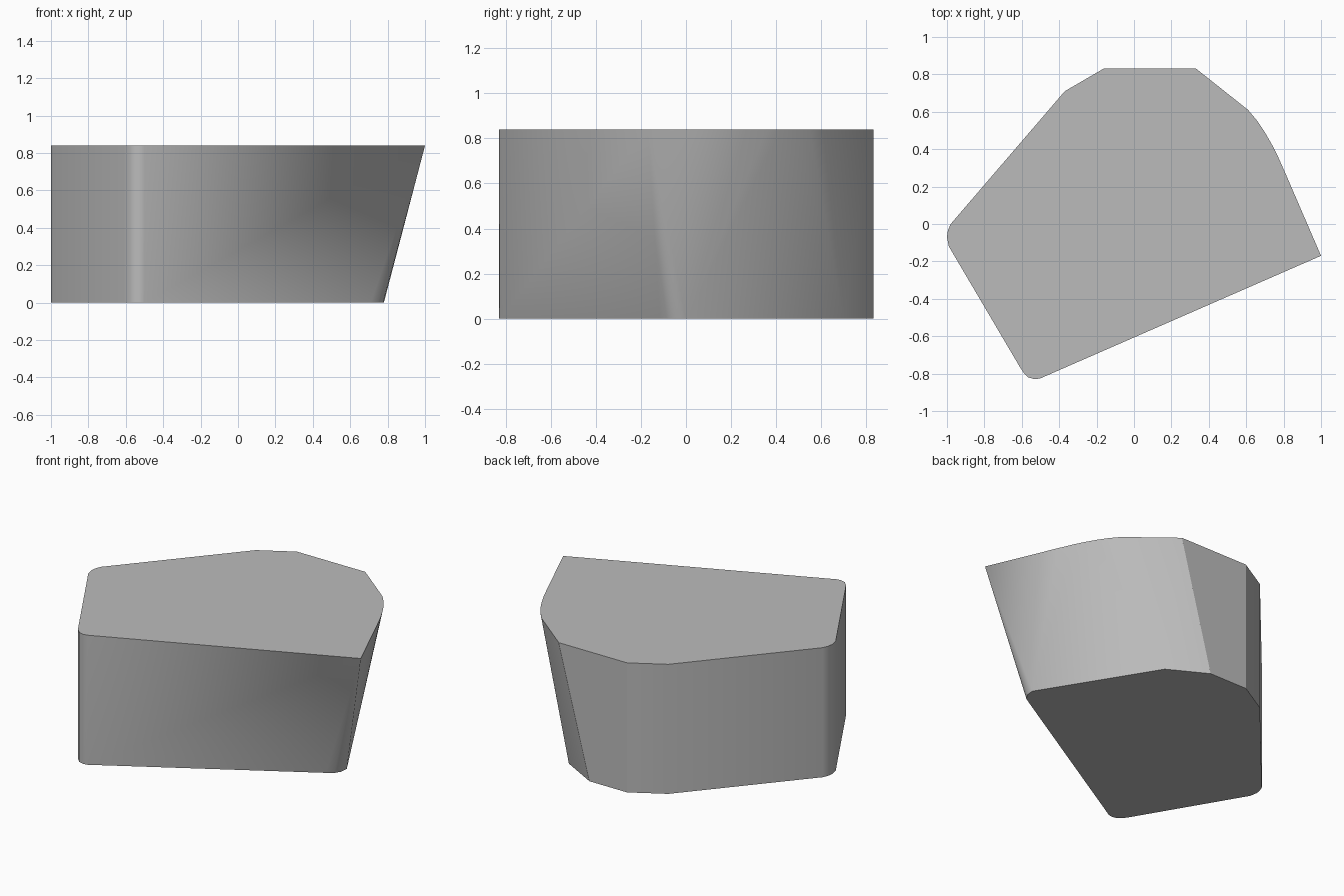
import bpy
import bmesh
import math

cube = bpy.data.objects.get("Cube")
if cube:
    bpy.data.objects.remove(cube, do_unlink=True)

HEIGHT = 0.84

# Plain grey material
grey = bpy.data.materials.new("plain_grey")
grey.use_nodes = True
colour = (0.5, 0.5, 0.5, 1)
grey.diffuse_color = colour
grey.node_tree.nodes["Principled BSDF"].inputs["Base Color"].default_value = colour

# Corners shared by several facets
tip = (1, -0.17)
side_foot = (0.78, 0)
shoulder_foot = (0.35, 0.7)
front_corner = (-0.5, -0.825)

# Right flank: matching (rim, foot) points; repeated points make triangles
flank = [
    (tip, (0.71, -0.115)), (tip, (0.75, -0.09)), (tip, (0.775, -0.05)),
    (tip, side_foot), ((0.81, 0.27), side_foot), ((0.77, 0.36), side_foot),
    ((0.74, 0.42), side_foot), ((0.74, 0.42), shoulder_foot),
    ((0.7, 0.49), shoulder_foot), ((0.66, 0.55), shoulder_foot),
    ((0.61, 0.61), shoulder_foot), ((0.33, 0.832), (0.11, 0.832)),
]

# Upright walls: the same outline at rim and foot
upright = [
    (-0.16, 0.832), (-0.37, 0.71), (-0.98, 0), (-0.995, -0.035),
    (-1, -0.07), (-0.99, -0.12), (-0.61, -0.765), (-0.59, -0.795),
    (-0.565, -0.82), (-0.53, -0.83), front_corner,
]

rows = flank + [(p, p) for p in upright] + [(tip, front_corner)]

bm = bmesh.new()
verts = {}


def corner(point, z):
    """Return the single vertex at this outline point and height."""
    key = (*point, z)
    if key not in verts:
        verts[key] = bm.verts.new(key)
    return verts[key]


# Side facets between neighbouring rows
for (rim_a, foot_a), (rim_b, foot_b) in zip(rows, rows[1:] + rows[:1]):
    loop = [corner(foot_a, 0), corner(foot_b, 0),
            corner(rim_b, HEIGHT), corner(rim_a, HEIGHT)]
    bm.faces.new(list(dict.fromkeys(loop)))

# Flat top and underside
rim = list(dict.fromkeys(corner(r, HEIGHT) for r, f in rows))
foot = list(dict.fromkeys(corner(f, 0) for r, f in rows))
bm.faces.new(rim)
bm.faces.new(foot[::-1])
bmesh.ops.recalc_face_normals(bm, faces=bm.faces)

mesh = bpy.data.meshes.new("faceted_block")
bm.to_mesh(mesh)
bm.free()
mesh.materials.append(grey)
block = bpy.data.objects.new("faceted_block", mesh)
bpy.context.collection.objects.link(block)

# Soft shading round the small corners, crisp rim and foot
bpy.context.view_layer.objects.active = block
block.select_set(True)
bpy.ops.object.shade_smooth_by_angle(angle=math.radians(30))
